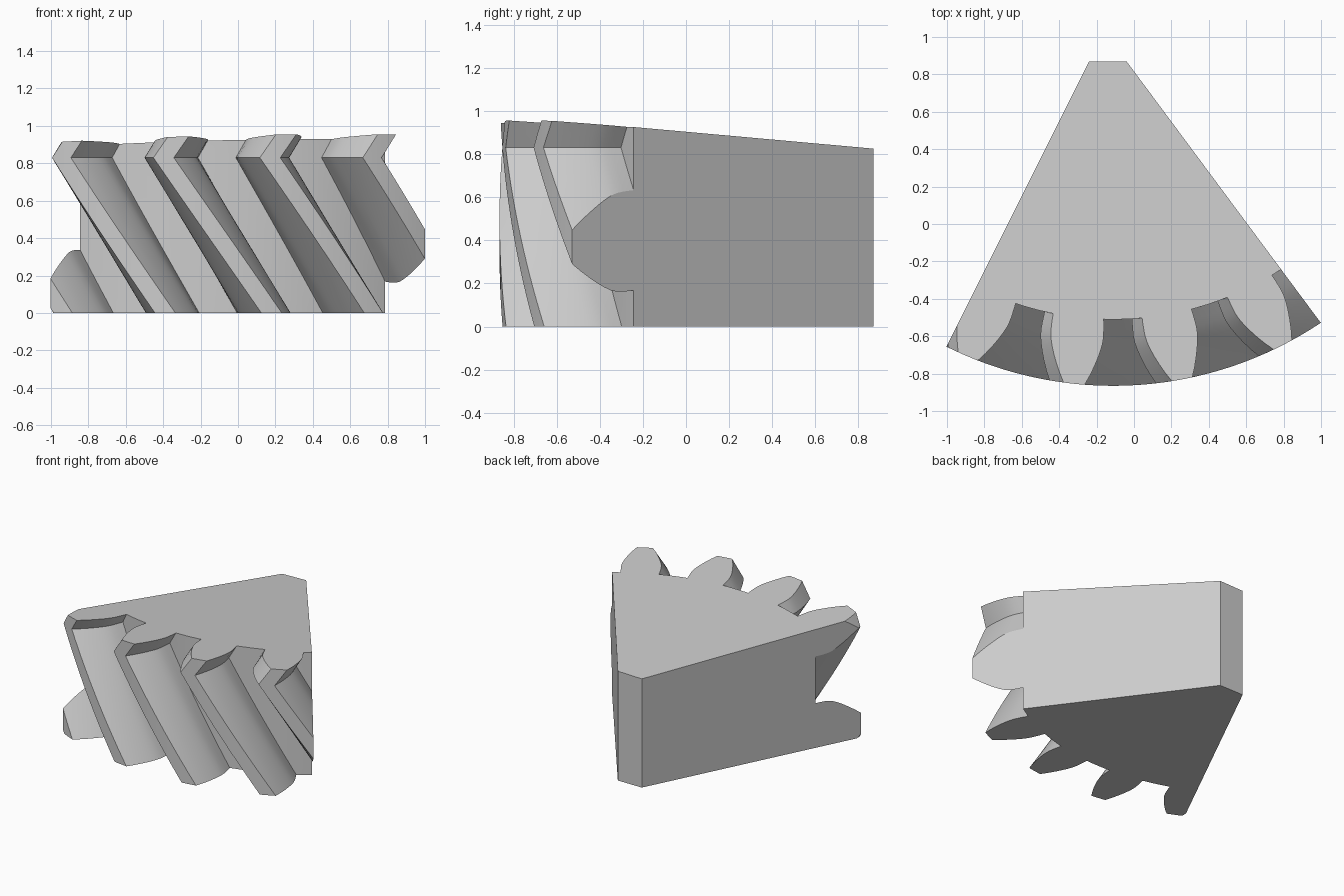
import bpy, bmesh, math
from mathutils import Vector

cube = bpy.data.objects.get("Cube")
if cube:
    bpy.data.objects.remove(cube, do_unlink=True)

# Gear dimensions
CX, CY = -0.112, 1.135          # gear axis
PITCH = 360 / 22                # angle between teeth
PHASE = 8.15                    # tooth angle at the herringbone plane
APEX_Z = 0.83                   # height where the helix reverses
TWIST = 20.0                    # degrees per unit of height
# Tooth flank: (radius, half angle in degrees)
FLANK = [(1.645, 4.65), (1.70, 4.64), (1.74, 4.58), (1.775, 4.4), (1.81, 4.08),
         (1.85, 3.64), (1.90, 3.02), (1.95, 2.34), (2.0, 1.58)]


def section():
    """Polar outline of a run of teeth."""
    pts = []
    for k in range(-4, 4):
        c = PHASE + k * PITCH
        pts += [(r, c - h) for r, h in FLANK]
        pts += [(2.0, c + d) for d in (-0.53, 0.53)]
        pts += [(r, c + h) for r, h in reversed(FLANK)]
        if k < 3:
            gap = PITCH - 2 * FLANK[0][1]
            pts += [(FLANK[0][0], c + FLANK[0][1] + gap * t) for t in (1 / 3, 2 / 3)]
    return pts


def cut(bm, point, normal):
    """Remove everything on the normal side of a plane and close the solid."""
    geom = bm.verts[:] + bm.edges[:] + bm.faces[:]
    bmesh.ops.bisect_plane(bm, geom=geom, dist=1e-6, plane_co=point,
                           plane_no=Vector(normal).normalized(), clear_outer=True)
    open_edges = [e for e in bm.edges if e.is_boundary]
    bmesh.ops.holes_fill(bm, edges=open_edges, sides=0)


# Twisted layers stacked upward, reversing at the herringbone plane
bm = bmesh.new()
outline = section()
heights = [APEX_Z * i / 14 for i in range(15)] + [APEX_Z + 0.06 * i for i in (1, 2, 3)]
layers = []
for z in heights:
    turn = TWIST * abs(APEX_Z - z)
    ring = [bm.verts.new((CX, CY, z))]
    for r, a in outline:
        t = math.radians(a + turn)
        ring.append(bm.verts.new((CX + r * math.sin(t), CY - r * math.cos(t), z)))
    layers.append(ring)
n = len(layers[0])
for lo, hi in zip(layers, layers[1:]):
    for i in range(n):
        j = (i + 1) % n
        bm.faces.new((lo[i], lo[j], hi[j], hi[i]))
bm.faces.new(list(reversed(layers[0])))
bm.faces.new(layers[-1])
bmesh.ops.triangulate(bm, faces=bm.faces[:])
bmesh.ops.recalc_face_normals(bm, faces=bm.faces[:])

# Side walls, blunt back end and tilted top
cut(bm, (-0.24, 0.87, 0), (-1.52, 0.76, 0))
cut(bm, (-0.04, 0.87, 0), (1.4, 1.04, 0))
cut(bm, (0, 0.87, 0), (0, 1, 0))
cut(bm, (0, 0, 0.8886), (-0.0243, 0.072, 1))
bmesh.ops.recalc_face_normals(bm, faces=bm.faces[:])

mesh = bpy.data.meshes.new("gear_sector")
bm.to_mesh(mesh)
bm.free()
gear = bpy.data.objects.new("gear_sector", mesh)
bpy.context.collection.objects.link(gear)

# Plain grey
mat = bpy.data.materials.new("light_grey")
mat.use_nodes = True
color = (0.6, 0.6, 0.6, 1)
mat.diffuse_color = color
mat.node_tree.nodes["Principled BSDF"].inputs["Base Color"].default_value = color
mesh.materials.append(mat)

bpy.ops.object.select_all(action='DESELECT')
gear.select_set(True)
bpy.context.view_layer.objects.active = gear
bpy.ops.object.shade_smooth_by_angle(angle=math.radians(25))
